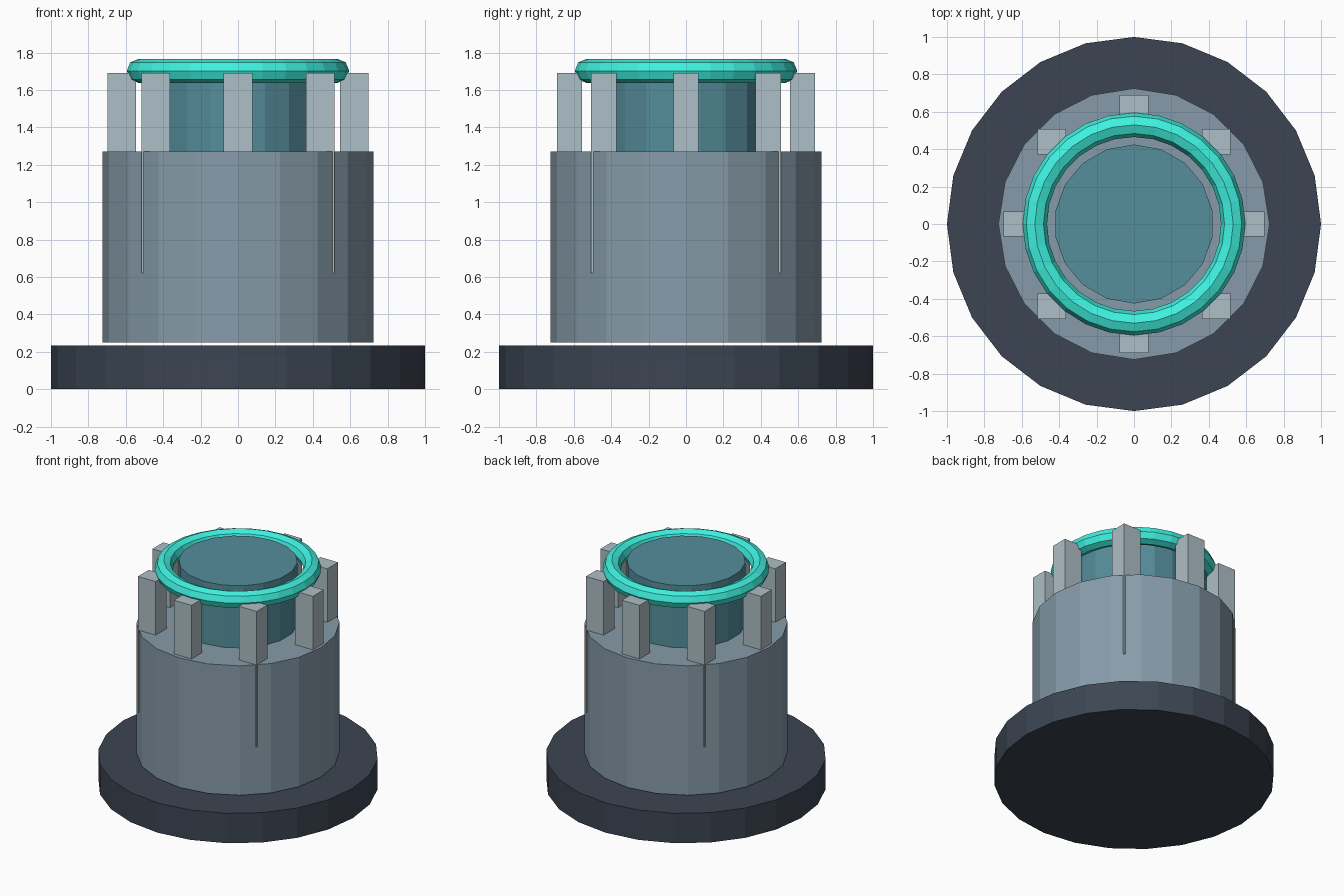
import bpy
from math import pi, sin, cos

if "Cube" in bpy.data.objects:
    bpy.data.objects.remove(bpy.data.objects["Cube"])


def paint(obj, name, color):
    obj.name = name
    mat = bpy.data.materials.get(color[0]) or bpy.data.materials.new(color[0])
    mat.diffuse_color = (*color[1], 1)
    mat.use_nodes = True
    mat.node_tree.nodes["Principled BSDF"].inputs["Base Color"].default_value = mat.diffuse_color
    obj.data.materials.append(mat)
    return obj


def drum(name, sides, radius, z0, z1, color):
    bpy.ops.mesh.primitive_cylinder_add(vertices=sides, radius=radius, depth=z1 - z0,
                                        location=(0, 0, (z0 + z1) / 2))
    return paint(bpy.context.object, name, color)


DARK = ("dark_slate", (0.045, 0.06, 0.085))
STEEL = ("steel_blue", (0.24, 0.33, 0.40))
PALE = ("pale_grey", (0.42, 0.52, 0.57))
TEAL = ("deep_teal", (0.09, 0.27, 0.33))
GLOW = ("bright_turquoise", (0.05, 0.88, 0.74))

# Base plate, main body and inner core
drum("base_plate", 24, 1.0, 0.0, 0.235, DARK)
drum("main_body", 20, 0.725, 0.25, 1.27, STEEL)
drum("inner_core", 18, 0.425, 0.75, 1.76, TEAL)

# Eight upright posts, all axis-aligned, sunk into the body
for i in range(8):
    a = i * pi / 4
    bpy.ops.mesh.primitive_cube_add(size=1, location=(0.622 * cos(a), 0.622 * sin(a), 1.157))
    post = bpy.context.object
    post.scale = (0.154, 0.134, 1.07)
    bpy.ops.object.transform_apply(location=False, rotation=False, scale=True)
    paint(post, f"post_{i + 1}", PALE)

# Bright ring around the core
bpy.ops.mesh.primitive_torus_add(major_segments=28, minor_segments=8, major_radius=0.53,
                                 minor_radius=0.065, location=(0, 0, 1.702))
paint(bpy.context.object, "top_ring", GLOW)
